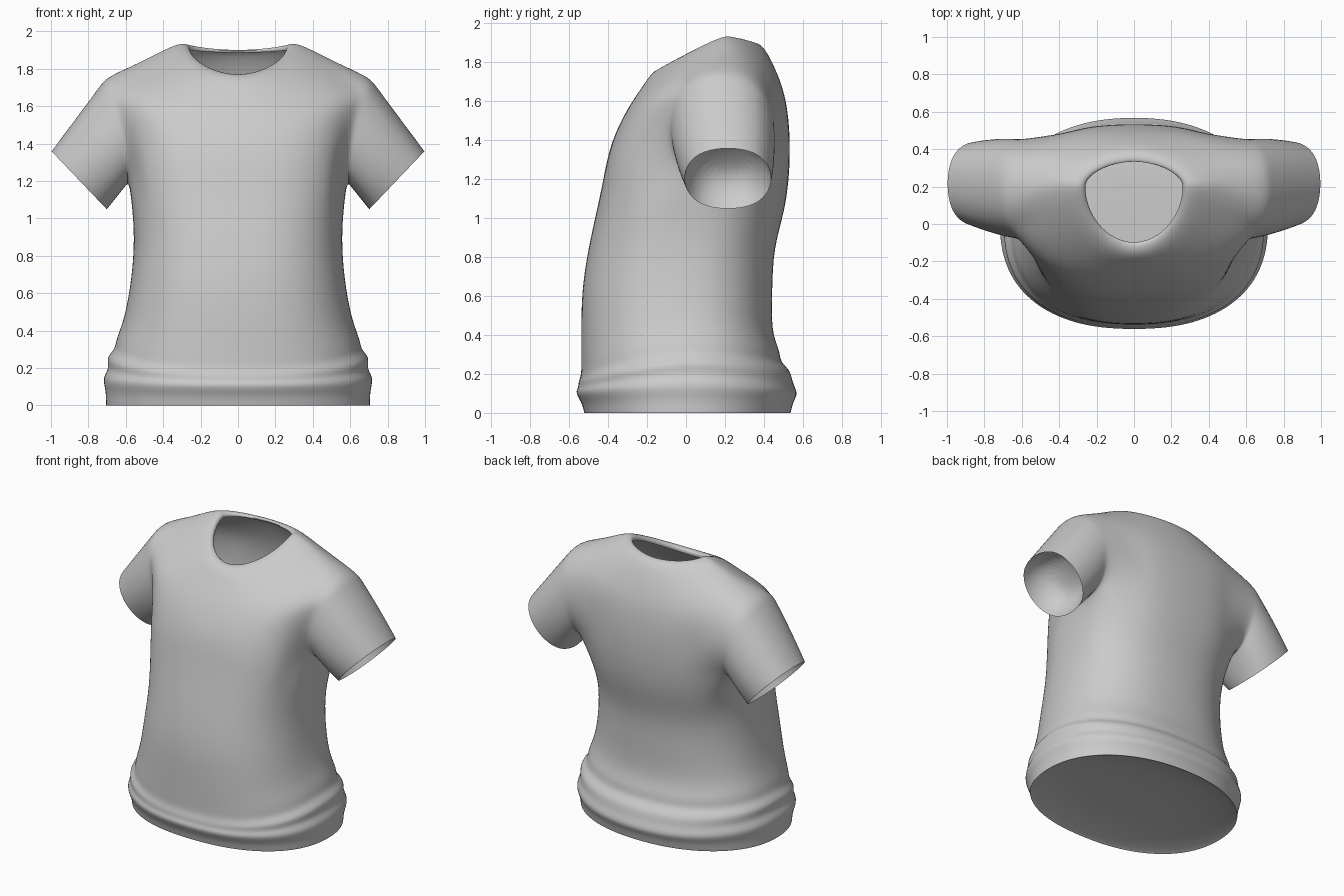
import bpy, bmesh
from math import sin, cos, tau, atan2, pi, copysign
from mathutils import Vector

cube = bpy.data.objects.get("Cube")
if cube:
    bpy.data.objects.remove(cube)

COLUMNS = 32
FRONT_COLS, BACK_COLS = 2, 4      # armhole width in columns either side of the seam

# Torso rings: half width, front y, back y, side z, front z, back z
RINGS = [
    (0.71, -0.525, 0.54, 0.0, 0.0, 0.0),
    (0.71, -0.53, 0.545, 0.02, 0.02, 0.02),
    (0.71, -0.54, 0.555, 0.08, 0.055, 0.06),
    (0.73, -0.572, 0.58, 0.15, 0.105, 0.10),
    (0.69, -0.555, 0.55, 0.2, 0.13, 0.15),
    (0.71, -0.555, 0.54, 0.26, 0.16, 0.22),
    (0.66, -0.54, 0.485, 0.3, 0.195, 0.26),
    (0.655, -0.54, 0.485, 0.36, 0.25, 0.32),
    (0.61, -0.54, 0.44, 0.46, 0.38, 0.41),
    (0.57, -0.54, 0.445, 0.68, 0.62, 0.63),
    (0.555, -0.505, 0.45, 0.9, 0.84, 0.84),
    (0.57, -0.46, 0.51, 1.08, 1.04, 1.04),
    (0.585, -0.43, 0.53, 1.2, 1.18, 1.2),
    (0.59, -0.41, 0.535, 1.34, 1.29, 1.31),
    (0.61, -0.38, 0.535, 1.48, 1.4, 1.42),
    (0.65, -0.335, 0.525, 1.62, 1.5, 1.54),
    (0.70, -0.285, 0.505, 1.755, 1.59, 1.65),
    (0.50, -0.215, 0.46, 1.85, 1.69, 1.77),
    (0.31, -0.165, 0.39, 1.95, 1.765, 1.905),
    (0.26, -0.095, 0.325, 1.925, 1.775, 1.9),
    (0.262, -0.10, 0.34, 1.9, 1.74, 1.885),
]
ARM_LOW, ARM_HIGH = 12, 16        # rings bounding the armhole

bm = bmesh.new()
crease = bm.edges.layers.float.new("crease_edge")


def power(value, exponent):
    return copysign(abs(value) ** exponent, value)


def ring_point(ring, column):
    """Point on a boxy oval whose front and back differ in depth and height."""
    half, front, back, z_side, z_front, z_back = ring
    a = tau * column / COLUMNS
    s = abs(sin(a))
    end, z_end = (front, z_front) if sin(a) < 0 else (back, z_back)
    mid = 0.2 * min(max(z_side - 0.7, 0), 1)
    # Rounder at the hem and neck, boxiest at the chest
    q = 0.8 + 0.08 * max(0, 1 - z_side / 0.4) + 0.9 * max(0, z_side - 1.65)
    q -= 0.1 * max(0, 1 - abs(z_side - 1.3) / 0.4)
    if sin(a) > 0:
        q += 0.05
    return Vector((half * power(cos(a), q), mid + (end - mid) * s ** q,
                   z_side + (z_end - z_side) * s ** (1.2 if sin(a) < 0 else 1.6)))


def join_loops(low, high):
    for i in range(len(low)):
        j = (i + 1) % len(low)
        bm.faces.new((low[i], low[j], high[j], high[i]))


def line_opening(rim, inward, steps):
    """Hollow, rounded lining inside an opening, with a crisp rim."""
    for i, v in enumerate(rim):
        bm.edges.get((v, rim[(i + 1) % len(rim)]))[crease] = 0.95
    centre = sum((v.co for v in rim), Vector()) / len(rim)
    previous = rim
    for scale, depth in steps:
        lining = [bm.verts.new(centre + (v.co - centre) * scale + inward * depth)
                  for v in rim]
        join_loops(previous, lining)
        previous = lining
    bm.faces.new(previous)


# Torso grid, leaving out the two armholes
def in_armhole(row, column):
    if not ARM_LOW <= row < ARM_HIGH:
        return False
    right = column - COLUMNS // 2
    left = column if column < COLUMNS // 2 else column - COLUMNS
    return -FRONT_COLS <= left < BACK_COLS or -BACK_COLS <= right < FRONT_COLS


grid = [[bm.verts.new(ring_point(r, c)) for c in range(COLUMNS)] for r in RINGS]
for row in range(len(RINGS) - 1):
    for c in range(COLUMNS):
        if not in_armhole(row, c):
            d = (c + 1) % COLUMNS
            bm.faces.new((grid[row][c], grid[row][d], grid[row + 1][d], grid[row + 1][c]))

# Closed hem
line_opening(grid[0], Vector((0, 0, 1)), ((0.97, 0.01), (0.75, 0.04), (0.4, 0.055)))


def oval(side, angle, top, bottom, y_mid, y_half, dip):
    """Point on a tilted oval running from a top to a bottom (x, z) pair."""
    k = (1 + sin(angle)) / 2
    x = bottom[0] + (top[0] - bottom[0]) * k - dip * cos(angle) ** 2
    z = bottom[1] + (top[1] - bottom[1]) * k
    return Vector((side * x, y_mid + y_half * power(cos(angle), 0.9), z))


# Sleeves grown from the armhole borders
def make_sleeve(side):
    span = range(-FRONT_COLS, BACK_COLS + 1)
    border = [(i, ARM_LOW) for i in span]
    border += [(BACK_COLS, r) for r in range(ARM_LOW + 1, ARM_HIGH)]
    border += [(i, ARM_HIGH) for i in reversed(span)]
    border += [(-FRONT_COLS, r) for r in range(ARM_HIGH - 1, ARM_LOW, -1)]
    root, angles = [], []
    for i, r in border:
        column = i if side > 0 else COLUMNS // 2 - i
        u = (i - (BACK_COLS - FRONT_COLS) / 2) / ((BACK_COLS + FRONT_COLS) / 2)
        w = (r - (ARM_LOW + ARM_HIGH) / 2) / ((ARM_HIGH - ARM_LOW) / 2)
        v = grid[r][column % COLUMNS]
        angle = atan2(w, u)
        v.co = oval(side, angle, (0.70, 1.765), (0.585, 1.19), 0.185, 0.275, 0.045)
        root.append(v)
        angles.append(angle)
    previous = root
    for t in (0.12, 0.4, 0.7, 0.95, 1.0):
        top = (0.70 + 0.30 * t, 1.765 - 0.405 * t)
        bottom = (0.585 + 0.115 * t, 1.19 - 0.145 * t)
        y_half = 0.275 - 0.045 * t ** 2
        loop = [bm.verts.new(oval(side, a, top, bottom, 0.185 + 0.03 * t,
                                  y_half, 0.045 * (1 - t))) for a in angles]
        join_loops(previous, loop)
        previous = loop
    line_opening(previous, Vector((-side, 0, 1)).normalized(),
                 ((0.95, 0.05), (0.8, 0.12), (0.45, 0.18)))


for side in (1, -1):
    make_sleeve(side)

bmesh.ops.delete(bm, geom=[v for v in bm.verts if not v.link_faces], context="VERTS")
bmesh.ops.recalc_face_normals(bm, faces=bm.faces)

mesh = bpy.data.meshes.new("shirt")
bm.to_mesh(mesh)
bm.free()
shirt = bpy.data.objects.new("shirt", mesh)
bpy.context.collection.objects.link(shirt)

# Plain grey cloth
cloth = bpy.data.materials.new("grey_cloth")
cloth.use_nodes = True
grey = (0.6, 0.6, 0.6, 1)
cloth.diffuse_color = grey
cloth.node_tree.nodes["Principled BSDF"].inputs["Base Color"].default_value = grey
mesh.materials.append(cloth)

smooth = shirt.modifiers.new("smooth_cloth", "SUBSURF")
smooth.levels = smooth.render_levels = 2
bpy.context.view_layer.objects.active = shirt
shirt.select_set(True)
bpy.ops.object.modifier_apply(modifier=smooth.name)
bpy.ops.object.shade_smooth_by_angle(angle=pi / 4)
